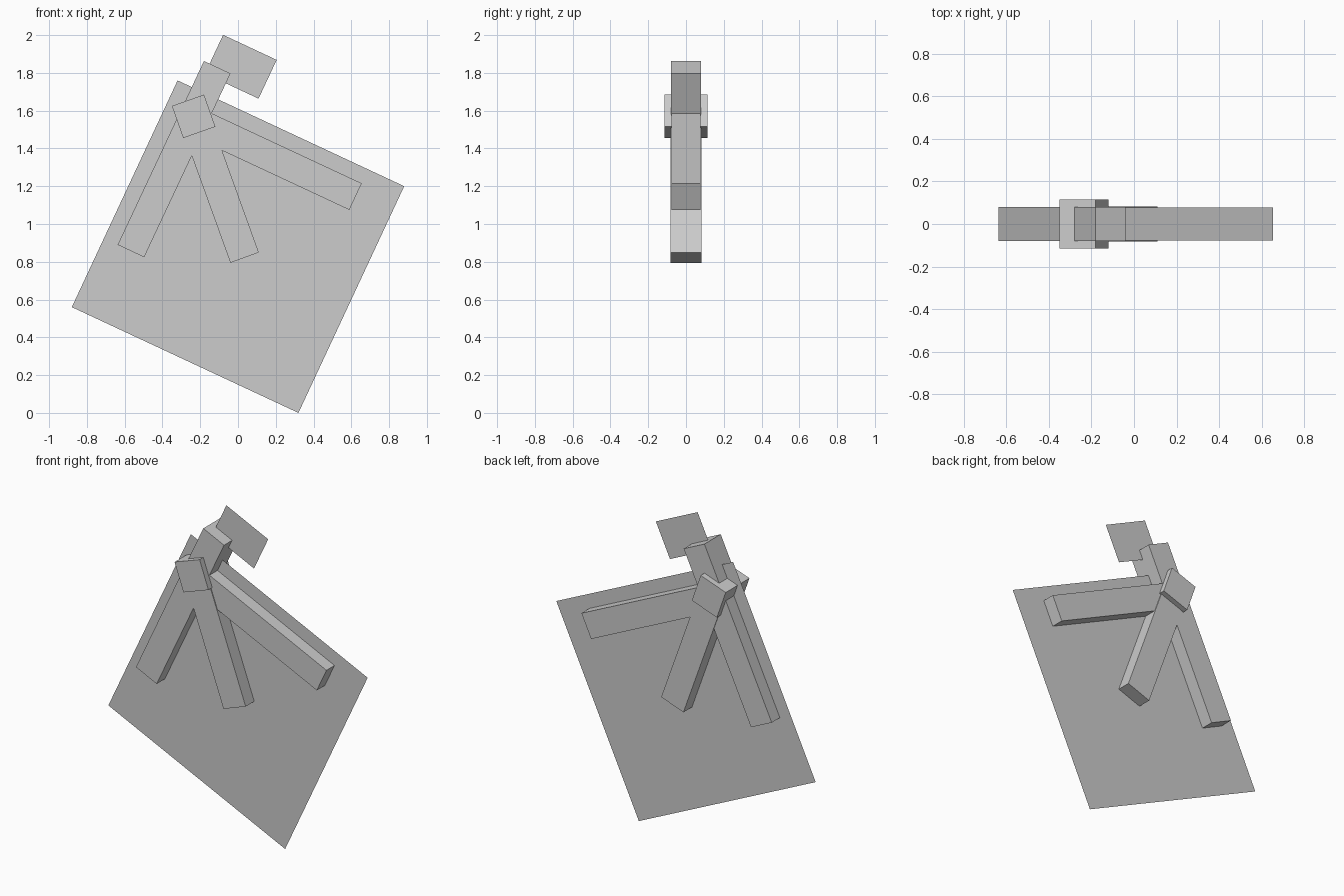
import bpy
from math import atan2
from mathutils import Matrix, Vector

old = bpy.data.objects.get("Cube")
if old:
    bpy.data.objects.remove(old, do_unlink=True)

GREY = (0.604, 0.604, 0.604, 1.0)
mat = bpy.data.materials.new("plain_grey")
mat.use_nodes = True
mat.diffuse_color = GREY
mat.node_tree.nodes["Principled BSDF"].inputs["Base Color"].default_value = GREY


def finish(name, matrix):
    """Name the active primitive, bake its placement and colour it."""
    obj = bpy.context.object
    obj.name = obj.data.name = name
    obj.data.transform(matrix)
    obj.data.materials.append(mat)
    return obj


def frame(start, end):
    """Placement in the xz plane with local z running from start to end."""
    a, b = Vector((start[0], 0, start[1])), Vector((end[0], 0, end[1]))
    d = b - a
    turn = Matrix.Rotation(atan2(d.x, d.z), 4, "Y")
    return Matrix.Translation((a + b) / 2) @ turn, d.length


def beam(name, start, end, width, depth):
    place, length = frame(start, end)
    bpy.ops.mesh.primitive_cube_add(size=1)
    return finish(name, place @ Matrix.Diagonal((width, depth, length, 1)))


def sheet(name, start, end, width):
    place, length = frame(start, end)
    bpy.ops.mesh.primitive_plane_add(size=1)
    upright = Matrix.Rotation(atan2(1, 0), 4, "X")
    return finish(name, place @ Matrix.Diagonal((width, 1, length, 1)) @ upright)


# Thin upright sheets, given by the middles of their lower and upper edges
sheet("large_sheet", (-0.28, 0.28), (0.28, 1.48), 1.324)
sheet("small_sheet", (-0.033, 1.73), (0.063, 1.935), 0.313)

# Beams meeting at the hub
hub = (-0.235, 1.57)
beam("long_beam", (-0.567, 0.857), (-0.11, 1.83), 0.155, 0.158)
beam("side_arm", (0.622, 1.145), (-0.239, 1.547), 0.155, 0.156)
beam("lower_leg", (0.035, 0.822), hub, 0.16, 0.166)

# Square hub block, turned with the lower leg
beam("hub_block", (-0.205, 1.485), (-0.265, 1.655), 0.18, 0.23)
